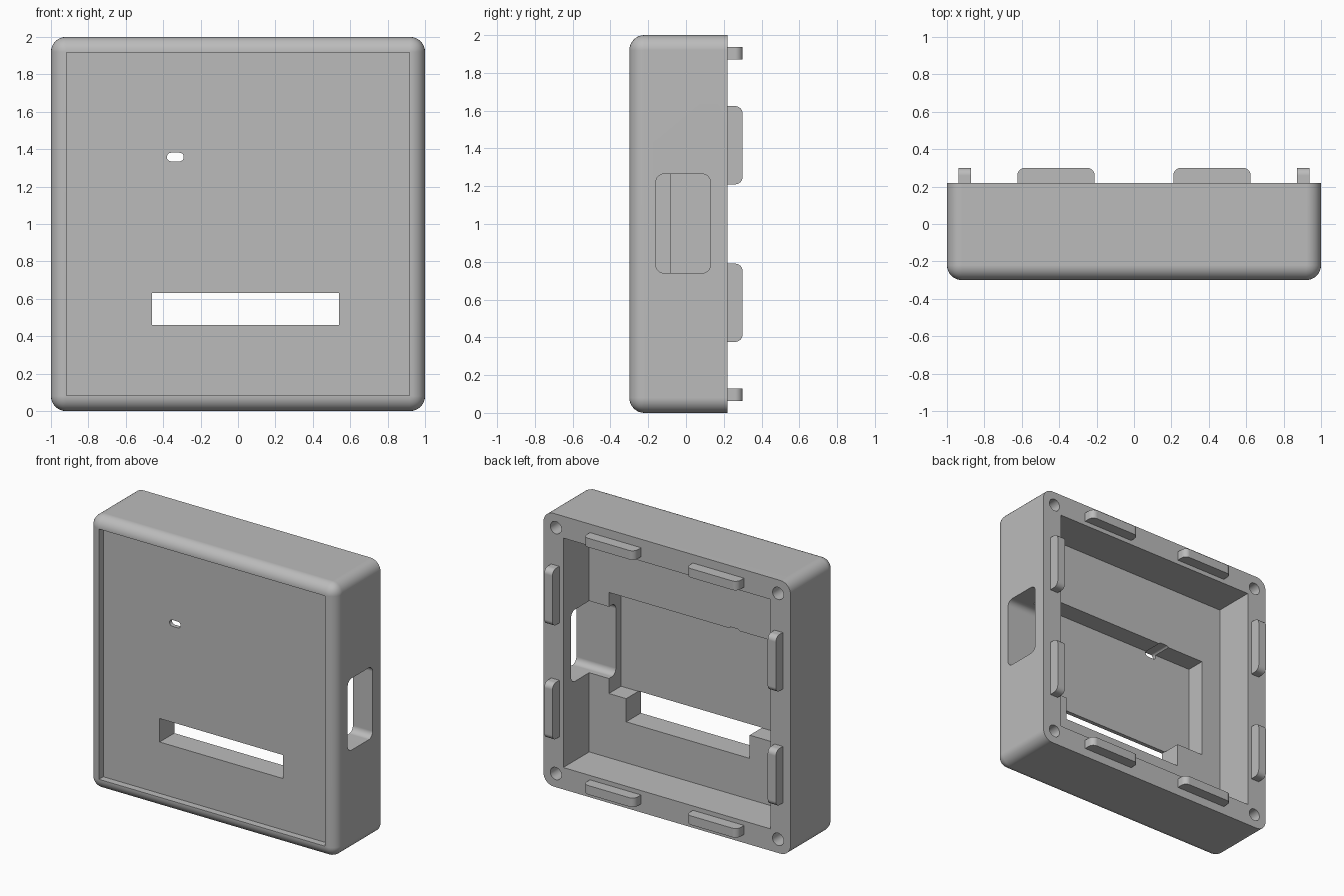
import bpy
import bmesh
import math
from mathutils import Vector

default_cube = bpy.data.objects.get("Cube")
if default_cube:
    bpy.data.objects.remove(default_cube, do_unlink=True)

# Single plastic colour
plastic = bpy.data.materials.new("grey_plastic")
plastic.use_nodes = True
GREY = (0.5, 0.5, 0.5, 1.0)
plastic.diffuse_color = GREY
plastic.node_tree.nodes["Principled BSDF"].inputs["Base Color"].default_value = GREY

X, Y, Z = range(3)


def block(name, lo, hi, radius=0.0, rule=None, segments=8):
    """Box between two corners; edges accepted by rule(direction axis, midpoint) are rounded."""
    lo, hi = Vector(lo), Vector(hi)
    bm = bmesh.new()
    bmesh.ops.create_cube(bm, size=1)
    for v in bm.verts:
        v.co = Vector(c * s for c, s in zip(v.co, hi - lo)) + (lo + hi) / 2
    if rule:
        picked = []
        for e in bm.edges:
            d = e.verts[1].co - e.verts[0].co
            axis = max(range(3), key=lambda i: abs(d[i]))
            if rule(axis, (e.verts[0].co + e.verts[1].co) / 2):
                picked.append(e)
        bmesh.ops.bevel(bm, geom=picked, offset=radius, offset_type='OFFSET',
                        segments=segments, profile=0.5, affect='EDGES')
    return finish(name, bm)


def rod(name, x, z, radius, y0, y1):
    """Cylinder along y."""
    bm = bmesh.new()
    bmesh.ops.create_cone(bm, cap_ends=True, segments=32, radius1=radius,
                          radius2=radius, depth=y1 - y0)
    for v in bm.verts:
        v.co = Vector((x + v.co.x, (y0 + y1) / 2 - v.co.z, z + v.co.y))
    return finish(name, bm)


def finish(name, bm):
    bmesh.ops.recalc_face_normals(bm, faces=bm.faces)
    mesh = bpy.data.meshes.new(name)
    bm.to_mesh(mesh)
    bm.free()
    mesh.materials.append(plastic)
    obj = bpy.data.objects.new(name, mesh)
    bpy.context.scene.collection.objects.link(obj)
    return obj


def activate(obj):
    bpy.ops.object.select_all(action='DESELECT')
    obj.select_set(True)
    bpy.context.view_layer.objects.active = obj


def cut(target, cutter):
    cutter.hide_render = True
    activate(target)
    mod = target.modifiers.new("cut", 'BOOLEAN')
    mod.operation = 'DIFFERENCE'
    mod.solver = 'EXACT'
    mod.object = cutter
    bpy.ops.object.modifier_apply(modifier=mod.name)
    bpy.data.objects.remove(cutter, do_unlink=True)


def smooth(obj):
    activate(obj)
    bpy.ops.object.shade_smooth_by_angle(angle=math.radians(30))
    mod = obj.modifiers.new("flat_face_normals", 'WEIGHTED_NORMAL')
    mod.keep_sharp = True


# Key depths of the case along y
FRONT, PANEL, POCKET, FLOOR, RIM, TAB = -0.30, -0.25, -0.22, -0.08, 0.22, 0.30

# Case body, rounded at the corners and all round the front
case = block("case_body", (-1, FRONT, 0), (1, RIM, 2), 0.08,
             lambda axis, mid: axis == Y or mid.y < FRONT + 0.01)

# Shallow recess in the front
cut(case, block("front_recess", (-0.916, FRONT - 0.1, 0.084), (0.916, PANEL, 1.916)))
# Open cavity in the back, with a deeper pocket in its floor
cut(case, block("back_cavity", (-0.84, FLOOR, 0.16), (0.84, RIM + 0.1, 1.84)))
cut(case, block("inner_pocket", (-0.68, POCKET, 0.63), (0.68, FLOOR + 0.1, 1.37)))
# Long slot and small indicator opening through the front
cut(case, block("long_slot", (-0.46, FRONT, 0.46), (0.54, FLOOR + 0.1, 0.632)))
cut(case, block("indicator_opening", (-0.38, FRONT, 1.335), (-0.29, FLOOR, 1.381), 0.0225,
                lambda axis, mid: axis == Y))
# Side window running into the pocket
cut(case, block("side_window", (0.6, -0.16, 0.74), (1.1, 0.13, 1.265), 0.045,
                lambda axis, mid: axis == X))
# Corner screw holes
for sx in (-1, 1):
    for sz in (-1, 1):
        cut(case, rod("screw_hole", 0.9 * sx, 1 + 0.9 * sz, 0.045, -0.1, RIM + 0.1))
smooth(case)

# Locating tabs: two along each edge of the rim
INNER, OUTER, CENTRE, HALF = 0.872, 0.938, 0.417, 0.207
for side in (-1, 1):
    a, b = sorted((INNER * side, OUTER * side))
    for end in (-1, 1):
        c, d = CENTRE * end - HALF, CENTRE * end + HALF
        x_word = "left" if side > 0 else "right"
        z_word = "upper" if end > 0 else "lower"
        smooth(block(f"{x_word}_{z_word}_tab", (a, RIM - 0.01, 1 + c), (b, TAB, 1 + d), 0.04,
                     lambda axis, mid: axis == X and mid.y > RIM + 0.05))
        z_word = "top" if side > 0 else "bottom"
        x_word = "left" if end > 0 else "right"
        smooth(block(f"{z_word}_{x_word}_tab", (c, RIM - 0.01, 1 + a), (d, TAB, 1 + b), 0.04,
                     lambda axis, mid: axis == Z and mid.y > RIM + 0.05))
